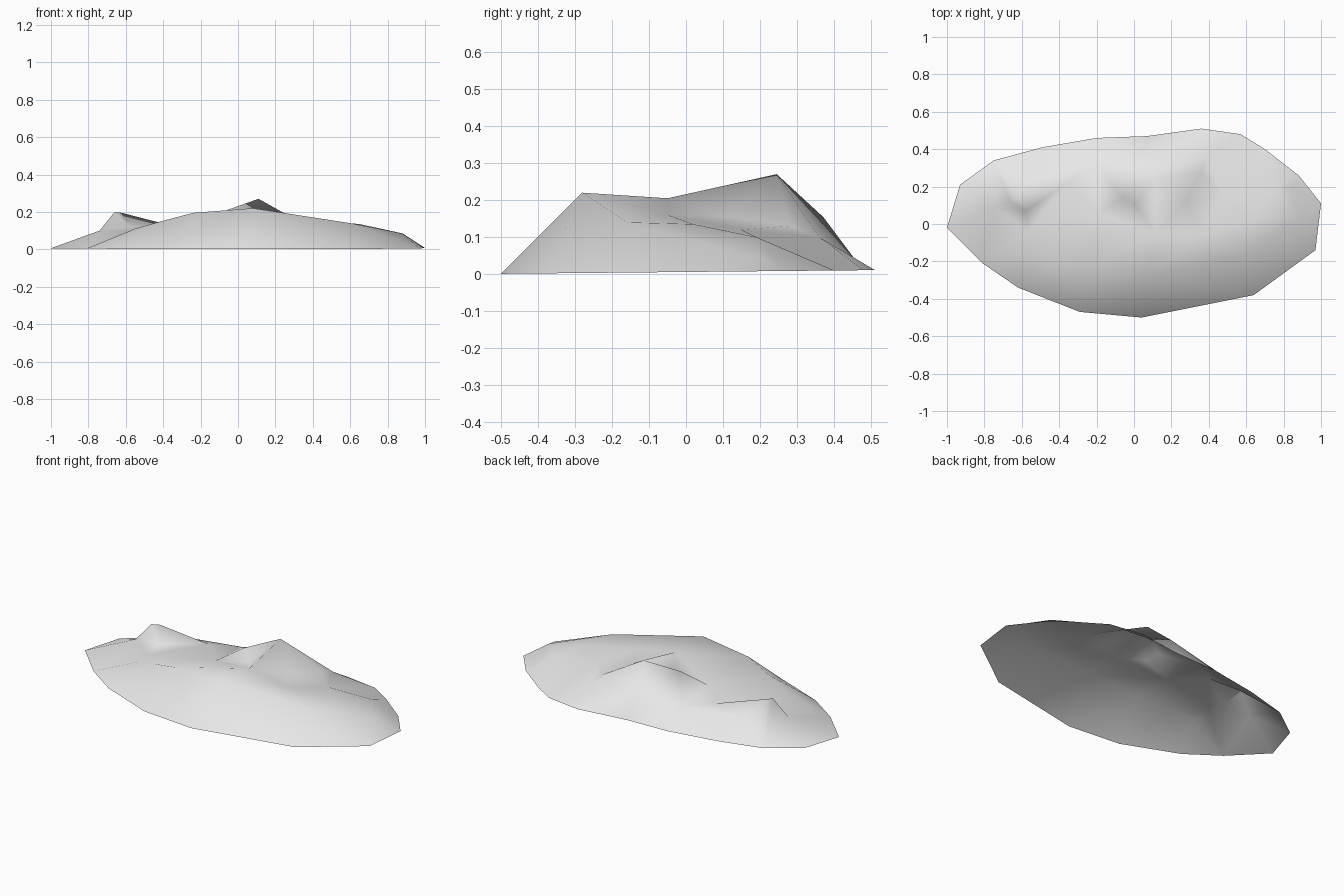
import bpy
import bmesh
from mathutils import Vector
from mathutils.geometry import delaunay_2d_cdt

default_cube = bpy.data.objects.get("Cube")
if default_cube:
    bpy.data.objects.remove(default_cube, do_unlink=True)


def make_material(name, colour):
    material = bpy.data.materials.new(name)
    material.use_nodes = True
    material.diffuse_color = colour
    material.node_tree.nodes["Principled BSDF"].inputs["Base Color"].default_value = colour
    return material


def rim_height(y):
    """The open foot of the mound rises very slightly toward the back."""
    return 0.006 + 0.01 * y


# Foot of the mound, walked once around its open edge
rim = [(-1, -.02), (-.81, -.21), (-.62, -.34), (-.29, -.47), (.04, -.5),
       (.64, -.38), (.97, -.14), (1, .11), (.88, .26), (.7, .4), (.57, .48),
       (.36, .51), (.07, .47), (-.2, .46), (-.49, .41), (-.75, .34), (-.93, .21)]

# Crest lines that the slopes meet along
summit = (.11, .245, .27)
front_crest = [(-.55, -.16, .11), (-.41, -.2, .15), (-.24, -.25, .195),
               (.08, -.28, .22), (.6, -.16, .14), (.65, .02, .135), (.75, .19, .1)]
east_shoulder = [(.88, .04, .085), (.84, .2, .045)]
summit_arms = [(.11, -.05, .205), summit, (-.06, .14, .21), (-.19, .06, .13)]
summit_spur = [summit, (.36, .28, .13)]
west_knoll = [(-.74, .09, .1), (-.66, .12, .2), (-.62, .15, .195), (-.35, .22, .125)]
back_crest = [(-.55, .26, .1), (-.2, .32, .11), (.05, .37, .155), (.38, .36, .1)]

# Low or level spots between the crests
hollows = [(.01, .1, .16), (-.58, .07, .12), (-.57, -.04, .1), (.28, .12, .155),
           (.36, -.05, .16), (.48, .15, .12), (.3, .46, .035)]

points = [Vector((x, y, rim_height(y))) for x, y in rim]
edges = [(i, (i + 1) % len(rim)) for i in range(len(rim))]
for crest in (front_crest, east_shoulder, summit_arms, summit_spur,
              west_knoll, back_crest):
    first = len(points)
    points += [Vector(p) for p in crest]
    edges += [(i, i + 1) for i in range(first, len(points) - 1)]
points += [Vector(p) for p in hollows]

# Triangulate the slopes between foot and crests, inside the rim only
flat, _, triangles, sources, _, _ = delaunay_2d_cdt(
    [p.xy for p in points], edges, [list(range(len(rim)))], 1, 0.0001)
bm = bmesh.new()
verts = [bm.verts.new((v.x, v.y, points[source[0]].z))
         for v, source in zip(flat, sources)]
for triangle in triangles:
    bm.faces.new([verts[i] for i in triangle])
bmesh.ops.recalc_face_normals(bm, faces=bm.faces)
if sum(face.normal.z for face in bm.faces) < 0:
    bmesh.ops.reverse_faces(bm, faces=bm.faces)
for face in bm.faces:
    face.smooth = True

mesh = bpy.data.meshes.new("rock_mound")
bm.to_mesh(mesh)
bm.free()
mesh.materials.append(make_material("stone_grey", (0.8, 0.8, 0.8, 1)))
mound = bpy.data.objects.new("rock_mound", mesh)
bpy.context.collection.objects.link(mound)
